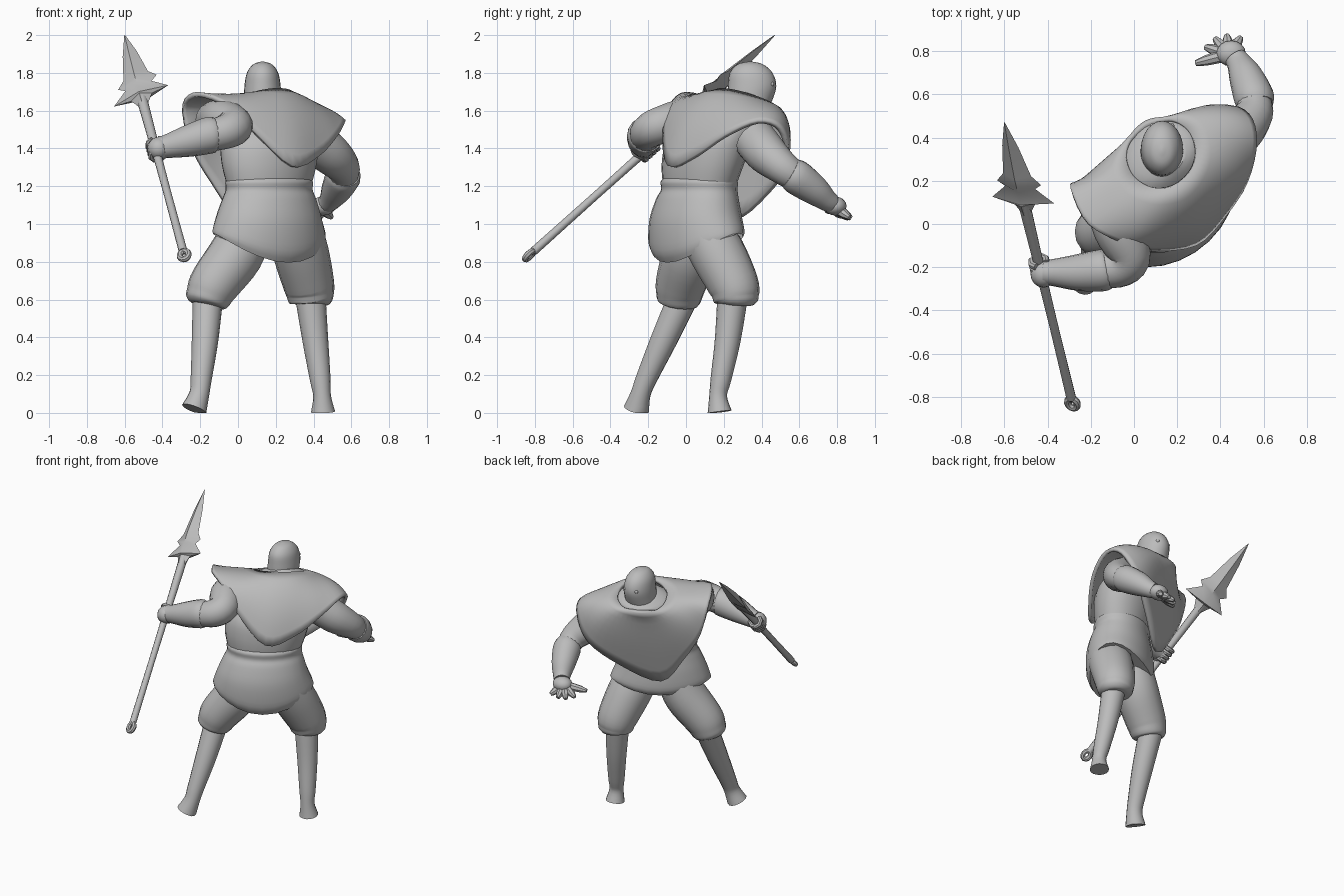
import bpy, bmesh, math
from mathutils import Vector

cube = bpy.data.objects.get("Cube")
if cube:
    bpy.data.objects.remove(cube, do_unlink=True)

grey = bpy.data.materials.new("plain grey")
grey.use_nodes = True
grey.diffuse_color = (0.5, 0.5, 0.5, 1)
grey.node_tree.nodes["Principled BSDF"].inputs["Base Color"].default_value = (0.5, 0.5, 0.5, 1)

YAW = math.radians(33)
UP = Vector((0, 0, 1))
parts = []


def heading(yaw):
    """Sideways and forward directions for a part turned by yaw."""
    return Vector((math.cos(yaw), math.sin(yaw), 0)), Vector((-math.sin(yaw), math.cos(yaw), 0))


def finish(name, bm):
    bmesh.ops.recalc_face_normals(bm, faces=bm.faces)
    mesh = bpy.data.meshes.new(name)
    bm.to_mesh(mesh)
    bm.free()
    mesh.materials.append(grey)
    obj = bpy.data.objects.new(name, mesh)
    bpy.context.collection.objects.link(obj)
    parts.append(obj)
    return obj


def spline(a, b, c, d, t):
    return [0.5 * (2 * q + (r - p) * t + (2 * p - 5 * q + 4 * r - s) * t * t
                   + (3 * q - p - 3 * r + s) * t ** 3) for p, q, r, s in zip(a, b, c, d)]


def smooth_rows(rows, steps, closed=False):
    n, out = len(rows), []
    for i in range(n if closed else n - 1):
        pick = [rows[(i + k) % n if closed else min(max(i + k, 0), n - 1)] for k in (-1, 0, 1, 2)]
        out += [spline(*pick, j / steps) for j in range(steps)]
    return out if closed else out + [list(rows[-1])]


def bridge(bm, rings):
    for a, b in zip(rings, rings[1:]):
        for i in range(len(a)):
            j = (i + 1) % len(a)
            bm.faces.new((a[i], a[j], b[j], b[i]))


def skin(name, rings):
    bm = bmesh.new()
    rings = [[bm.verts.new(p) for p in ring] for ring in rings]
    bridge(bm, rings)
    bm.faces.new(rings[0])
    bm.faces.new(rings[-1])
    return finish(name, bm)


def loft(name, rows, yaw=YAW, sides=24):
    """Rings: x, y, z, half width, half depth, rise at the front, dip at front and back."""
    side, face = heading(yaw)
    angles = [math.tau * k / sides for k in range(sides)]
    return skin(name, [[Vector((x, y, z)) + side * w * math.cos(a) + face * d * math.sin(a)
                        + UP * (rise * math.sin(a) - dip * math.sin(a) ** 2)
                        for a in angles] for x, y, z, w, d, rise, dip in smooth_rows(rows, 4)])


def tube(name, rows, sides=16, steps=4):
    """Round limb along a path: x, y, z, radius."""
    rows = smooth_rows(rows, steps)
    pts = [Vector(r[:3]) for r in rows]
    angles = [math.tau * k / sides for k in range(sides)]
    rings, u = [], None
    for i, p in enumerate(pts):
        t = (pts[min(i + 1, len(pts) - 1)] - pts[max(i - 1, 0)]).normalized()
        u = t.orthogonal() if u is None else u - t * u.dot(t)
        u.normalize()
        v = t.cross(u)
        rings.append([p + (u * math.cos(a) + v * math.sin(a)) * rows[i][3] for a in angles])
    return skin(name, rings)


def ball(name, center, scale):
    bm = bmesh.new()
    bmesh.ops.create_uvsphere(bm, u_segments=16, v_segments=10, radius=1)
    for v in bm.verts:
        v.co = Vector(center) + Vector([c * s for c, s in zip(v.co, scale)])
    return finish(name, bm)


# Body: tunic skirt with a hem high at the hips and low at the back, then the torso
loft("tunic_skirt", [(.165, .06, .945, .335, .19, .05, .1), (.165, .055, .97, .33, .215, .04, .07),
                     (.165, .05, 1.05, .3, .215, .02, .02), (.165, .06, 1.13, .27, .195, 0, 0),
                     (.165, .07, 1.18, .25, .18, 0, 0), (.165, .07, 1.22, .252, .182, 0, 0),
                     (.165, .07, 1.24, .24, .17, 0, 0)])
loft("torso", [(.165, .07, 1.19, .24, .165, 0, 0), (.165, .09, 1.32, .275, .19, 0, 0),
               (.165, .13, 1.45, .28, .2, 0, 0), (.155, .22, 1.56, .24, .16, 0, 0),
               (.125, .32, 1.635, .18, .145, -.04, 0), (.13, .34, 1.67, .1, .11, -.04, 0)])

# Head with bare rounded crown
loft("head", [(.13, .3, 1.55, .11, .11, 0, 0), (.13, .335, 1.65, .1, .12, 0, 0),
              (.13, .35, 1.73, .096, .128, 0, 0), (.13, .345, 1.8, .083, .113, 0, 0),
              (.13, .34, 1.845, .05, .068, 0, 0), (.13, .34, 1.86, .006, .01, 0, 0)], 0)
for label, x in (("left", .085), ("right", .175)):
    ball(label + "_eye", (x, .455, 1.74), (.012, .012, .012))

# Poncho: neck ring flowing out to a rim pointed at chest and back
rim = [(-.295, .17, 1.63), (-.21, 0, 1.7), (-.05, -.09, 1.63), (.08, -.125, 1.5),
       (.29, -.1, 1.31), (.43, .04, 1.36), (.53, .2, 1.47), (.57, .38, 1.55),
       (.535, .51, 1.5), (.42, .545, 1.32), (.23, .43, 1.15), (.015, .27, 1.03),
       (-.145, .23, 1.22), (-.255, .195, 1.42)]
turns = [22.5 * i if i < 4 else 90 + 30 * (i - 4) if i < 7 else
         180 + 22.5 * (i - 7) if i < 11 else 270 + 30 * (i - 11) for i in range(14)]
FACE = heading(YAW)[1]
rows = []
for p, turn in zip(rim, turns):
    a = YAW + math.pi + math.radians(turn)
    out = Vector((math.cos(a), math.sin(a), 0))
    neck = Vector((.125, .33, 1.66)) + out * .165 - UP * .06 * out.dot(FACE)
    row = []
    for k in range(9):
        t = k / 8
        q = neck.lerp(Vector(p), t ** .7)
        q.z = neck.z + (p[2] - neck.z) * t ** 1.25
        row += list(q + out * .025 * math.sin(math.pi * t))
    rows.append(row)
bm = bmesh.new()
grid = [[bm.verts.new(r[k:k + 3]) for k in range(0, 27, 3)] for r in smooth_rows(rows, 4, True)]
bridge(bm, [list(ring) for ring in zip(*grid)])
poncho = finish("poncho", bm)
mod = poncho.modifiers.new("thickness", "SOLIDIFY")
mod.thickness, mod.offset = .025, -1

# Spear arm, bent at the elbow
tube("left_arm", [(-.13, .12, 1.55, .1), (-.08, -.02, 1.55, .11), (-.02, -.14, 1.52, .1),
                  (-.06, -.2, 1.49, .092), (-.16, -.215, 1.465, .085)])
tube("left_gauntlet", [(-.12, -.21, 1.475, .088), (-.15, -.215, 1.47, .097), (-.26, -.225, 1.44, .085),
                       (-.38, -.225, 1.41, .062), (-.42, -.225, 1.405, .06)])
ball("left_palm", (-.42, -.23, 1.4), (.06, .065, .06))

# Open arm, reaching ahead
tube("right_arm", [(.4, .37, 1.44, .115), (.49, .43, 1.37, .11), (.555, .51, 1.3, .09),
                   (.555, .58, 1.25, .078)])
tube("right_gauntlet", [(.565, .55, 1.27, .083), (.555, .59, 1.245, .093), (.52, .68, 1.18, .08),
                        (.49, .74, 1.13, .06), (.47, .77, 1.11, .052)])
ball("right_palm", (.45, .79, 1.095), (.068, .06, .05))
for i, tip in enumerate([(.285, .745, 1.07), (.33, .82, 1.04), (.375, .86, 1.03),
                         (.43, .875, 1.03), (.495, .865, 1.035)]):
    base = Vector((.44, .785, 1.09)).lerp(Vector(tip), .25)
    tube("right_finger_%d" % i, [(*base, .028), (*base.lerp(Vector(tip), .6), .024), (*tip, .013)], 8, 2)

# Legs: baggy breeches, slim boots flaring into small feet
legs = {
    "left": ([(.05, .05, .98, .13), (-.01, .02, .84, .145), (-.12, -.025, .69, .135),
              (-.155, -.037, .62, .122), (-.168, -.042, .585, .11), (-.172, -.044, .57, .08)],
             [(-.16, -.02, .6, .08), (-.175, -.12, .38, .07), (-.195, -.21, .18, .056),
              (-.205, -.24, .1, .053), (-.232, -.262, .02, .068)]),
    "right": ([(.3, .09, .98, .14), (.335, .17, .84, .147), (.375, .25, .68, .135),
               (.385, .265, .61, .122), (.388, .268, .585, .11), (.388, .268, .57, .08)],
              [(.385, .245, .6, .08), (.41, .22, .38, .068), (.435, .185, .18, .055),
               (.445, .17, .09, .047), (.45, .178, .005, .064)]),
}
for label, (breeches, boot) in legs.items():
    tube(label + "_breeches", breeches)
    for v in tube(label + "_boot", boot).data.vertices:
        v.co.z = max(v.co.z, 0)

# Spear: shaft, butt ring and barbed blade
tip, butt = Vector((-.6, .47, 2.0)), Vector((-.285, -.83, .835))
axis = (tip - butt).normalized()
wide = Vector((.28, -.06, .08))
wide = (wide - axis * wide.dot(axis)).normalized()
thick = axis.cross(wide)
shaft = [(*(butt + axis * s), r) for s, r in ((.03, .023), (.5, .021), (.9, .024), (1.35, .03))]
tube("spear_shaft", shaft, 10, 2)
ring_path = [butt + axis * .03 * math.cos(a) + wide * .024 * math.sin(a)
             for a in [math.tau * k / 12 for k in range(13)]]
tube("spear_butt_ring", [(*p, .017) for p in ring_path], 8, 1)
skin("spear_blade", [[tip - axis * s + o for o in (wide * w, thick * h, -wide * w, -thick * h)]
                     for s, w, h in ((0, .002, .002), (.15, .04, .02), (.33, .07, .035),
                                     (.38, .11, .035), (.41, .075, .035), (.49, .155, .035),
                                     (.5, .06, .035), (.56, .028, .03))])

# Fingers closed around the shaft
grip = Vector((-.435, -.2, 1.4))
for i in range(4):
    c = grip + axis * (.028 * i - .05)
    loop = [c + (wide * math.cos(a) + thick * math.sin(a)) * .036
            for a in [math.tau * k / 8 for k in range(7)]]
    tube("left_finger_%d" % i, [(*p, .017) for p in loop], 8, 1)

# Smooth shading with sharp edges kept
bpy.ops.object.select_all(action="DESELECT")
for obj in parts:
    obj.select_set(True)
bpy.context.view_layer.objects.active = parts[0]
bpy.ops.object.shade_smooth_by_angle(angle=math.radians(40))
